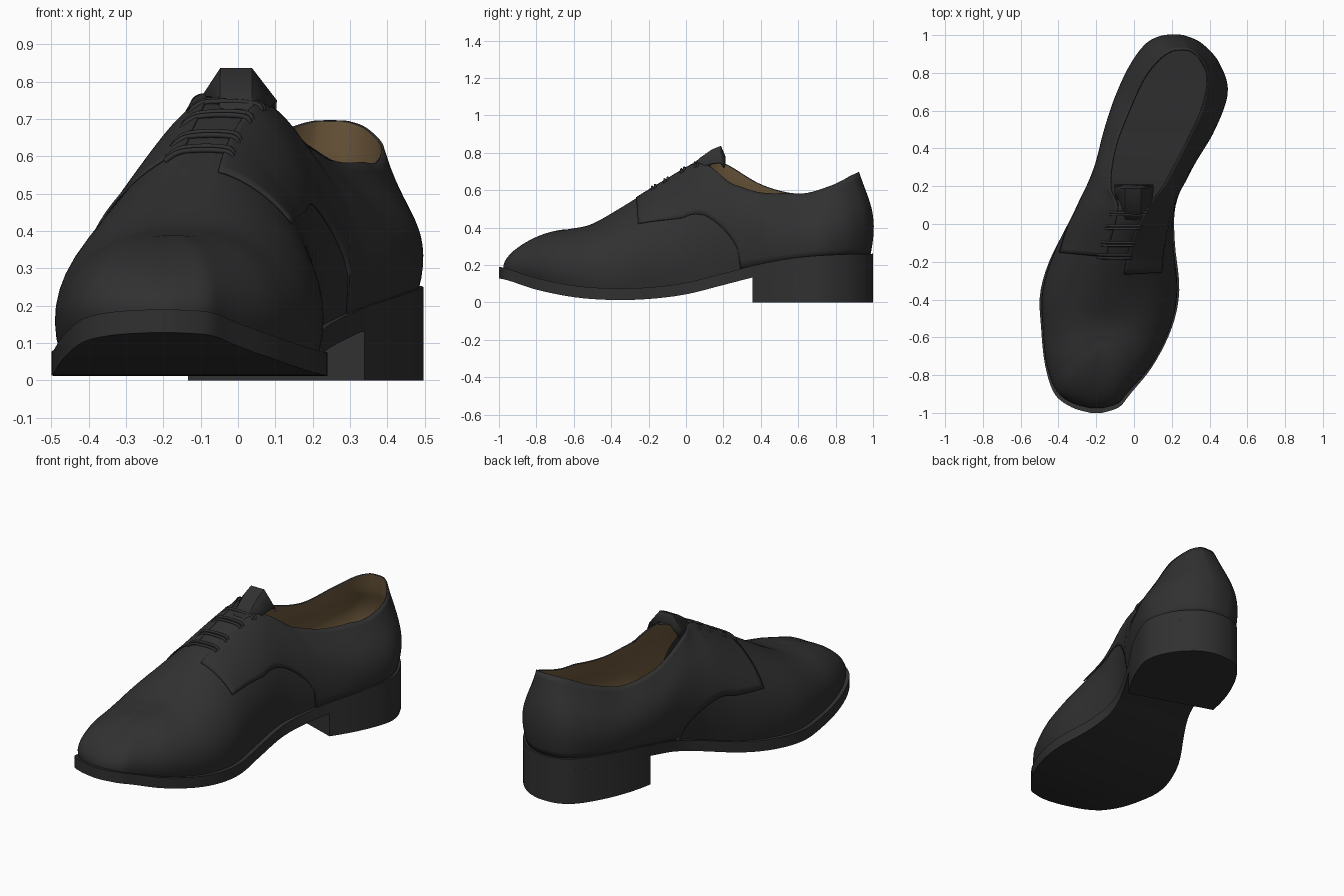
import bpy, bmesh, math
from mathutils import Vector

cube = bpy.data.objects.get("Cube")
if cube:
    bpy.data.objects.remove(cube)


def make_material(name, rgb):
    mat = bpy.data.materials.new(name)
    mat.use_nodes = True
    mat.diffuse_color = (*rgb, 1)
    bsdf = mat.node_tree.nodes["Principled BSDF"]
    bsdf.inputs["Base Color"].default_value = (*rgb, 1)
    bsdf.inputs["Roughness"].default_value = 0.6
    return mat


BLACK = make_material("black leather", (0.03, 0.03, 0.03))
TAN = make_material("tan lining", (0.165, 0.105, 0.048))

# Stations from toe to heel:
# outline y, outer left x, outer right x, top y, top left x, top right x, top z
STATIONS = [
    (-1.0, -.23, -.17, -.65, -.185, -.165, .39),
    (-.97, -.33, -.08, -.645, -.19, -.155, .39),
    (-.9, -.42, -.02, -.63, -.2, -.14, .39),
    (-.75, -.47, .1, -.6, -.2, -.12, .395),
    (-.55, -.492, .2, -.5, -.19, -.09, .42),
    (-.35, -.497, .24, -.35, -.17, -.07, .505),
    (-.1, -.43, .22, -.13, -.13, -.03, .64),
    (.1, -.34, .23, .08, -.08, .06, .755),
    (.3, -.235, .315, .2, -.12, .15, .74),
    (.5, -.165, .43, .4, -.095, .255, .625),
    (.7, -.09, .497, .6, -.02, .35, .577),
    (.85, -.015, .45, .77, .06, .385, .62),
    (.95, .06, .36, .87, .14, .345, .67),
    (.99, .13, .28, .91, .2, .3, .69),
    (1.0, .19, .23, .918, .235, .265, .693),
]
LAST = len(STATIONS) - 1
# Height of the sole's upper face at equal steps from toe to heel
SOLE_TOP = [(z,) for z in (.19, .13, .09, .075, .08, .105, .155, .205, .24, .255, .26)]
SOLE_THICK = 0.062


def spline(rows, s):
    """Smooth curve through equally spaced rows."""
    n = len(rows) - 1
    s = max(0, min(n, s))
    i = min(int(s), n - 1)
    t = s - i
    a, b, c, d = (rows[max(0, min(n, i + k))] for k in (-1, 0, 1, 2))
    return [q + t / 2 * (r - p + t * (2 * p - 5 * q + 4 * r - w + t * (3 * (q - r) + w - p)))
            for p, q, r, w in zip(a, b, c, d)]


def sole_z(y):
    return spline(SOLE_TOP, (y + 1) * 5)[0]


def mix(a, b, t):
    t = max(0, min(1, t))
    return a + (b - a) * t


def sole_point(s, side, z=None, drop=0):
    """Point on the sole's edge; side is 0 for low x, 1 for high x."""
    row = spline(STATIONS, s)
    waist = math.exp(-((row[0] - .2) / .3) ** 2)
    x = row[1] + .075 * waist if side == 0 else row[2] - .01 * waist
    return Vector((x, row[0], sole_z(row[0]) - drop if z is None else z))


def upper_point(s, side, v, offset=0):
    """Point on the upper; v runs from the sole (0) to the top line (1)."""
    row = spline(STATIONS, s)
    outer = Vector((row[1 + side], row[0], 0))
    top = Vector((row[4 + side], row[3], row[6]))
    if side:
        top.z -= .09 * max(0, 1 - abs(s - 8.2) / 1.5)
    out = Vector((outer.x - top.x, outer.y - top.y, 0)).normalized()
    base = sole_point(s, side, drop=.01) - out * .025
    rise = top.z - base.z
    # Sloping toe, full vamp, steep instep, upright rounded heel
    flare = mix(-.01, .045, (s - .5) / 2.5) - mix(0, .015, (s - 8) / 2)
    dome = mix(.42, .62, s / 3) - mix(0, .2, (s - 4) / 2) + mix(0, .2, (s - 7.5) / 2)
    dip = mix(.08, 0, s / 3) + mix(0, .1, (s - 4) / 2) + mix(0, .25, (s - 7) / 2)
    low = outer + out * flare
    low.z = base.z + rise * (mix(.4, .55, s / 4) - mix(0, .05, (s - 7) / 2))
    high = top + (outer - top) * dome
    high.z = top.z - rise * dip
    u = 1 - v
    p = base * u**3 + low * 3 * u * u * v + high * 3 * u * v * v + top * v**3
    return p + (out + Vector((0, 0, .6 * v))) * offset


def steps(start, end, per_row=5):
    n = max(1, round((end - start) * per_row))
    return [start + (end - start) * i / n for i in range(n + 1)]


def ring(point, ss):
    """Loop running along one side and back along the other."""
    return [point(s, 0) for s in ss] + [point(s, 1) for s in reversed(ss)]


def finish(name, bm, mat, angle=40, thickness=0):
    bmesh.ops.remove_doubles(bm, verts=bm.verts, dist=1e-5)
    bmesh.ops.recalc_face_normals(bm, faces=bm.faces)
    me = bpy.data.meshes.new(name)
    bm.to_mesh(me)
    bm.free()
    me.materials.append(mat)
    me.shade_smooth()
    me.set_sharp_from_angle(angle=math.radians(angle))
    ob = bpy.data.objects.new(name, me)
    bpy.context.collection.objects.link(ob)
    if thickness:
        mod = ob.modifiers.new("thickness", 'SOLIDIFY')
        mod.thickness = thickness
        mod.offset = 0
    return ob


def skin(name, rings, mat, close=(True, True), cap_low=0, cap_high=0, **style):
    """Skin rings; close joins the toe and heel ends, caps cover that many spans."""
    bm = bmesh.new()
    grid = [[bm.verts.new(p) for p in r] for r in rings]
    n = len(rings[0])
    half = n // 2
    for a, b in zip(grid, grid[1:]):
        for i in range(n):
            j = (i + 1) % n
            if (j == 0 and not close[0]) or (j == half and not close[1]):
                continue
            bm.faces.new((a[i], a[j], b[j], b[i]))
    for r, count in ((grid[0], cap_low), (grid[-1], cap_high)):
        for i in range(count):
            bm.faces.new((r[i], r[i + 1], r[n - 2 - i], r[n - 1 - i]))
    return finish(name, bm, mat, **style)


whole = steps(0, LAST)
levels = [i / 14 for i in range(15)]

# Sole
skin("sole", [ring(lambda s, d: sole_point(s, d, drop=h), whole) for h in (SOLE_THICK, 0)],
     BLACK, cap_low=len(whole) - 1, cap_high=len(whole) - 1)

# Heel block, its front face square to the slanted foot
HEEL_START = 8.28
rear = steps(HEEL_START, LAST)


def heel_point(s, side, **height):
    if side == 0:
        s += .8 * (LAST - s) / (LAST - HEEL_START)
    return sole_point(s, side, **height)


skin("heel_block", [ring(lambda s, d: heel_point(s, d, z=0), rear),
                    ring(lambda s, d: heel_point(s, d, drop=SOLE_THICK - .003), rear)],
     BLACK, cap_low=len(rear) - 1, cap_high=len(rear) - 1)

# Upper, closed over the instep and open behind it
skin("upper", [ring(lambda s, d: upper_point(s, d, v), whole) for v in levels],
     BLACK, cap_high=sum(s < 7.3 for s in whole))


# Quarters with a curved lower edge, wrapping the heel
def quarter_low(s):
    return mix(.54, .43, (s - 5.4) / 1) * math.sqrt(max(0, 1 - max(0, (s - 6.4) / 1.6) ** 2))


def quarter_point(s, d, v):
    low = quarter_low(s)
    if d == 0:
        low *= .72
        s += .4 * max(0, 1 - (s - 5.4) / 2)
    return upper_point(s, d, low + (1 - low) * v, .005)


back = steps(5.4, LAST, 8)
skin("quarters", [ring(lambda s, d: quarter_point(s, d, v), back) for v in levels],
     BLACK, close=(False, True), thickness=.006)

# Lining and insole
inside = steps(6.4, LAST)
skin("lining", [ring(lambda s, d: upper_point(s, d, v, -.02 * min(1, (1 - v) * 4)), inside)
                for v in levels], TAN, close=(False, True))
floor = steps(4, LAST)
skin("insole", [ring(lambda s, d: upper_point(s, d, v, -.012), floor) for v in (.08, .12)],
     BLACK, cap_high=len(floor) - 1)

# Tongue rising above the laces, its tip turned down
bm = bmesh.new()
rows = []
for y, z, spread, drop in ((0, .70, .06, .05), (.08, .77, .075, .05), (.14, .812, .095, .07),
                           (.185, .832, .1, .085), (.205, .78, .1, .06)):
    rows.append([bm.verts.new((x, y, z - h)) for x, h in
                 ((-spread, drop), (-.045, 0), (.035, 0), (spread, drop))])
for a, b in zip(rows, rows[1:]):
    for i in range(3):
        bm.faces.new((a[i], a[i + 1], b[i + 1], b[i]))
finish("tongue", bm, BLACK, angle=25, thickness=.012)

# Paired laces arching across the instep
for k, s in enumerate((5.8, 6.1, 6.5, 6.85)):
    for half, shift in (("front", -.035), ("back", .035)):
        t = s + shift
        path = [upper_point(t, 0, v, lift) for v, lift in ((.88, .003), (.94, .01), (1, .016))]
        path += [upper_point(t, 1, v, lift) for v, lift in ((1, .016), (.96, .01), (.93, .003))]
        curve = bpy.data.curves.new("lace", 'CURVE')
        curve.dimensions = '3D'
        curve.bevel_depth = .007
        curve.bevel_resolution = 2
        curve.use_fill_caps = True
        line = curve.splines.new('NURBS')
        line.points.add(len(path) - 1)
        for pt, p in zip(line.points, path):
            pt.co = (*p, 1)
        line.use_endpoint_u = True
        line.order_u = 4
        curve.materials.append(BLACK)
        ob = bpy.data.objects.new(f"lace_{k + 1}_{half}", curve)
        bpy.context.collection.objects.link(ob)
